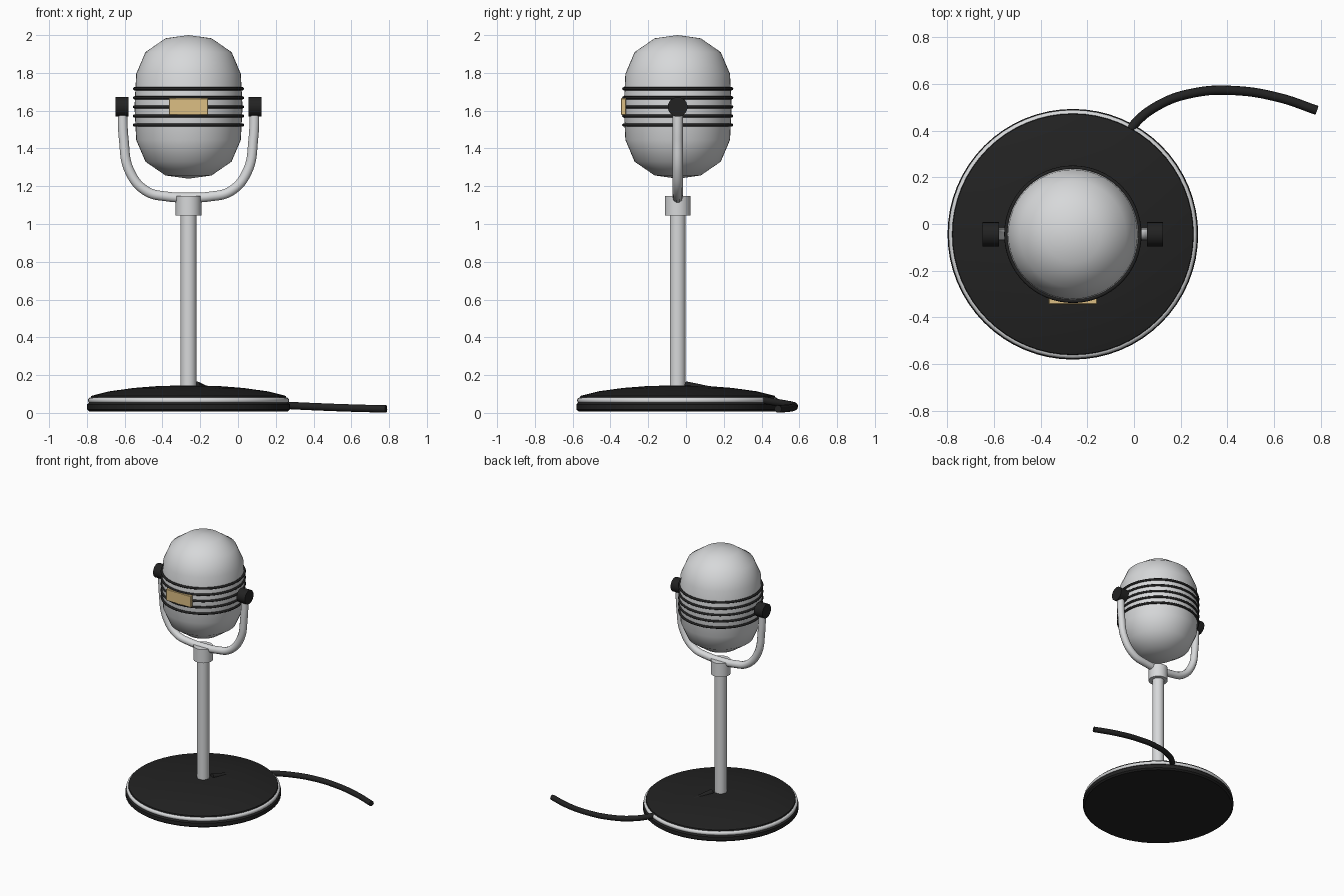
import bpy
import bmesh
import math
from mathutils import Matrix, Vector

cube = bpy.data.objects.get("Cube")
if cube:
    bpy.data.objects.remove(cube)

CX, CY = -0.262, -0.044   # axis of the stand
HEAD_Z = 1.62             # centre of the head and pivot


def material(name, color, metallic=0.0):
    mat = bpy.data.materials.new(name)
    mat.use_nodes = True
    mat.diffuse_color = (*color, 1)
    mat.node_tree.nodes["Principled BSDF"].inputs["Base Color"].default_value = (*color, 1)
    return mat


black = material("black", (0.016, 0.016, 0.016))
silver = material("silver", (0.68, 0.69, 0.70))
brass = material("brass", (0.72, 0.52, 0.23))


def finish(name, bm, mat, angle=None):
    mesh = bpy.data.meshes.new(name)
    bmesh.ops.recalc_face_normals(bm, faces=bm.faces)
    bm.to_mesh(mesh)
    bm.free()
    obj = bpy.data.objects.new(name, mesh)
    bpy.context.collection.objects.link(obj)
    mesh.materials.append(mat)
    if angle is not None:
        bpy.ops.object.select_all(action="DESELECT")
        obj.select_set(True)
        bpy.context.view_layer.objects.active = obj
        bpy.ops.object.shade_smooth_by_angle(angle=math.radians(angle))
    return obj


def lathe(name, profile, mat, center, steps=64, angle=30, closed=False, axis="Z"):
    """Spin (radius, height) points around an axis through center."""
    bm = bmesh.new()
    verts = [bm.verts.new((r, 0, h)) for r, h in profile]
    edges = [bm.edges.new(pair) for pair in zip(verts, verts[1:])]
    if closed:
        edges.append(bm.edges.new((verts[-1], verts[0])))
    bmesh.ops.spin(bm, geom=verts + edges, cent=(0, 0, 0), axis=(0, 0, 1),
                   angle=math.tau, steps=steps)
    bmesh.ops.remove_doubles(bm, verts=bm.verts, dist=0.0001)
    if axis == "X":
        bm.transform(Matrix.Rotation(math.pi / 2, 4, "Y"))
    bm.transform(Matrix.Translation(center))
    return finish(name, bm, mat, angle)


def ring(name, major, minor, z, mat, sides=10):
    circle = [(major + minor * math.cos(math.tau * i / sides),
               minor * math.sin(math.tau * i / sides)) for i in range(sides)]
    return lathe(name, circle, mat, (CX, CY, z), angle=60, closed=True)


def rod(name, radius, low, high, mat, center, axis="Z", steps=32):
    profile = [(0, low), (radius, low), (radius, high), (0, high)]
    return lathe(name, profile, mat, center, steps, axis=axis)


def tube(name, points, radius, mat):
    """Round tube along a smooth path, turned into a mesh."""
    curve = bpy.data.curves.new(name, "CURVE")
    curve.dimensions = "3D"
    curve.bevel_depth = radius
    curve.bevel_resolution = 3
    curve.resolution_u = 10
    curve.use_fill_caps = True
    spline = curve.splines.new("BEZIER")
    spline.bezier_points.add(len(points) - 1)
    for bp, co in zip(spline.bezier_points, points):
        bp.co = co
        bp.handle_left_type = bp.handle_right_type = "AUTO"
    temp = bpy.data.objects.new(name + "_path", curve)
    bpy.context.collection.objects.link(temp)
    bpy.context.view_layer.update()
    mesh = temp.to_mesh()
    bm = bmesh.new()
    bm.from_mesh(mesh)
    temp.to_mesh_clear()
    bpy.data.objects.remove(temp)
    bmesh.ops.remove_doubles(bm, verts=bm.verts, dist=0.0001)
    return finish(name, bm, mat, 45)


# Base: domed black disc with a bright trim ring
lathe("base", [(0, 0.008), (0.525, 0.008), (0.537, 0.018), (0.537, 0.045),
               (0.525, 0.055), (0.515, 0.09), (0.42, 0.114), (0.29, 0.132),
               (0.15, 0.143), (0, 0.145)], black, (CX, CY, 0))
ring("base_trim", 0.517, 0.016, 0.066, silver)

# Stem and collar
rod("stem", 0.042, 0.12, 1.08, silver, (CX, CY, 0))
rod("collar", 0.068, 1.045, 1.148, silver, (CX, CY, 0))

# Yoke: half of the path, mirrored
half = [(0.35, 1.62), (0.343, 1.45), (0.312, 1.28), (0.225, 1.175), (0.11, 1.145)]
path = [(-x, z) for x, z in half] + [(0, 1.14)] + half[::-1]
tube("yoke", [(CX + x, CY, z) for x, z in path], 0.027, silver)

# Pivot knobs
for side, label in ((-1, "right"), (1, "left")):
    rod(label + "_knob", 0.052, -0.035, 0.035, black,
        (CX + side * 0.352, CY, HEAD_Z), axis="X", steps=24)

# Head: smooth-shaded capsule with coarse rings
upper = [(0, 0.38), (0.122, 0.363), (0.228, 0.29), (0.277, 0.175)]
lathe("head", upper + [(0.286, 0)] + [(r, -h) for r, h in upper[::-1]],
      silver, (CX, CY, HEAD_Z), steps=48, angle=180)

# Grille bands
for i in range(-2, 3):
    ring(f"grille_band_{i + 3}", 0.286, 0.0085, HEAD_Z + i * 0.048, black, sides=8)

# Front badge
bm = bmesh.new()
bmesh.ops.create_cube(bm, size=1)
bm.transform(Matrix.Translation((CX, CY - 0.287, 1.622)) @
             Matrix.Diagonal(Vector((0.208, 0.026, 0.088, 1))))
bmesh.ops.bevel(bm, geom=bm.edges[:], offset=0.003, segments=1, affect="EDGES")
finish("badge", bm, brass)

# Cable leaving the base at the back
tube("cable", [(-0.22, 0.0, 0.147), (-0.12, 0.22, 0.103), (-0.005, 0.42, 0.066),
               (0.107, 0.51, 0.05), (0.257, 0.562, 0.04), (0.428, 0.572, 0.032),
               (0.62, 0.542, 0.025), (0.784, 0.487, 0.021)], 0.02, black)
